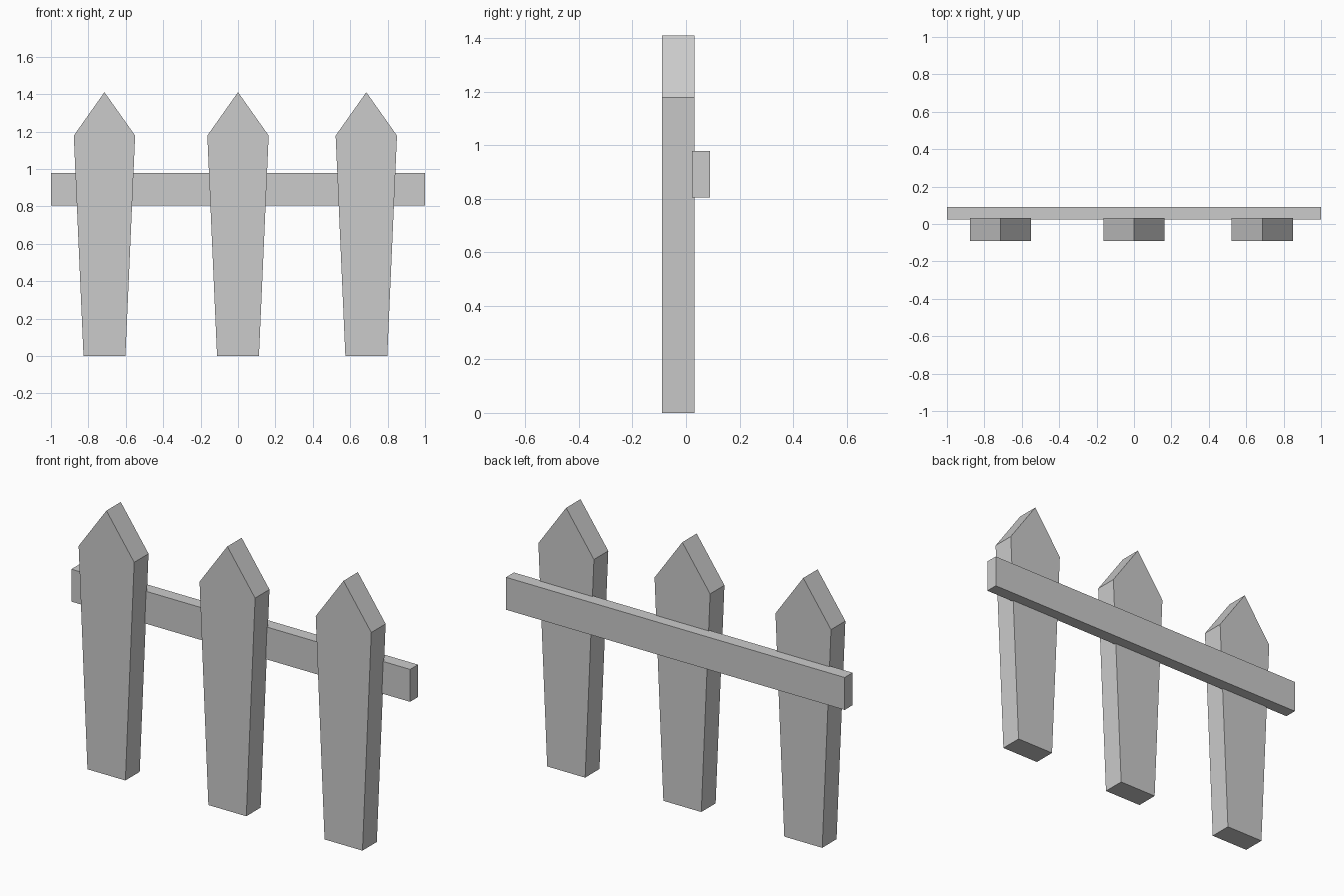
import bpy, bmesh

if "Cube" in bpy.data.objects:
    bpy.data.objects.remove(bpy.data.objects["Cube"])


def extrude_profile(name, points, x, y0, y1):
    """Extrude an x-z outline from y0 to y1, centred at x."""
    bm = bmesh.new()
    face = bm.faces.new([bm.verts.new((px, y0, pz)) for px, pz in points])
    ext = bmesh.ops.extrude_face_region(bm, geom=[face])
    moved = [v for v in ext["geom"] if isinstance(v, bmesh.types.BMVert)]
    bmesh.ops.translate(bm, verts=moved, vec=(0, y1 - y0, 0))
    bmesh.ops.recalc_face_normals(bm, faces=bm.faces)
    mesh = bpy.data.meshes.new(name)
    bm.to_mesh(mesh)
    bm.free()
    obj = bpy.data.objects.new(name, mesh)
    obj.location.x = x
    bpy.context.collection.objects.link(obj)
    return obj


# Tapered pickets with pointed tops
picket = [(-0.112, 0), (0.112, 0), (0.164, 1.178), (0, 1.41), (-0.164, 1.178)]
for label, x in (("left", -0.714), ("middle", 0.0), ("right", 0.686)):
    extrude_profile(f"{label}_picket", picket, x, -0.09, 0.031)

# Horizontal rail behind, slightly sunk into the pickets
rail = [(-1, 0.805), (1, 0.805), (1, 0.978), (-1, 0.978)]
extrude_profile("back_rail", rail, 0, 0.023, 0.09)
